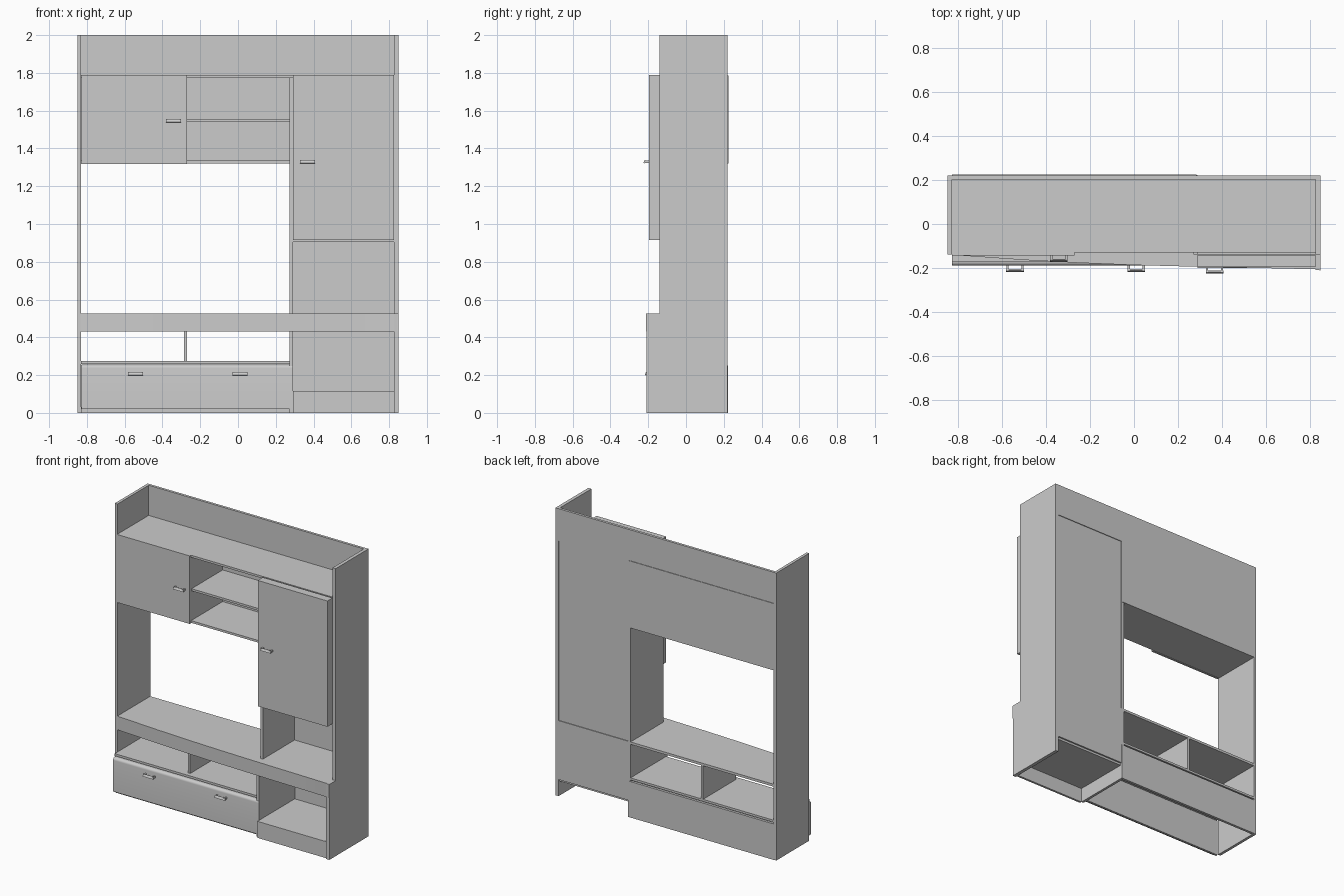
import bpy, bmesh
from math import radians
from mathutils import Matrix

if "Cube" in bpy.data.objects:
    bpy.data.objects.remove(bpy.data.objects["Cube"])


def finish(name, bm):
    bmesh.ops.recalc_face_normals(bm, faces=bm.faces[:])
    me = bpy.data.meshes.new(name)
    bm.to_mesh(me)
    bm.free()
    ob = bpy.data.objects.new(name, me)
    bpy.context.collection.objects.link(ob)
    return ob


def add_box(bm, x, y, z):
    size = Matrix.Diagonal((x[1] - x[0], y[1] - y[0], z[1] - z[0], 1))
    mid = Matrix.Translation(((x[0] + x[1]) / 2, (y[0] + y[1]) / 2, (z[0] + z[1]) / 2))
    return bmesh.ops.create_cube(bm, size=1, matrix=mid @ size)["verts"]


def board(name, x, y, z):
    bm = bmesh.new()
    add_box(bm, x, y, z)
    return finish(name, bm)


def prism(name, pts, vec):
    bm = bmesh.new()
    face = bm.faces.new([bm.verts.new(p) for p in pts])
    ext = bmesh.ops.extrude_face_region(bm, geom=[face])
    bmesh.ops.translate(bm, vec=vec, verts=[v for v in ext["geom"] if isinstance(v, bmesh.types.BMVert)])
    return finish(name, bm)


L, D0, D1, R = -0.83, 0.272, 0.29, 0.826   # inner faces of uprights
BACK = 0.221

# uprights
board("left_side_panel", (-0.85, L), (-0.14, BACK), (0, 2))
side = [(-0.21, 0), (BACK, 0), (BACK, 2), (-0.14, 2), (-0.14, 0.525), (-0.21, 0.525)]
prism("right_side_panel", [(R, y, z) for y, z in side], (0.85 - R, 0, 0))
mid = [(-0.185, 0), (BACK, 0), (BACK, 1.775), (-0.14, 1.775), (-0.14, 0.51), (-0.185, 0.51)]
prism("column_divider", [(D0, y, z) for y, z in mid], (D1 - D0, 0, 0))

# top shelf and its tall back board
board("top_shelf", (L, R), (-0.13, 0.21), (1.775, 1.79))
board("top_back_board", (L, R), (0.203, BACK), (1.775, 2))

# upper left cabinet
board("upper_back_panel", (L, D1 - 0.005), (0.217, 0.225), (1.32, 1.785))
board("upper_cabinet_bottom", (L, D0), (-0.13, 0.217), (1.32, 1.335))
board("upper_niche_shelf", (-0.27, D0), (-0.125, 0.217), (1.54, 1.555))
board("upper_cabinet_divider", (-0.286, -0.27), (-0.13, 0.217), (1.335, 1.775))
board("upper_left_door", (-0.829, -0.271), (-0.144, -0.13), (1.317, 1.79))

# tall right column
board("column_door", (D1, R), (-0.197, -0.141), (0.915, 1.79))
board("column_floor", (D1, R), (-0.14, 0.21), (0.905, 0.92))
board("column_back_panel", (D1, R), (0.208, 0.216), (0.525, 1.775))
board("lower_column_back_panel", (D1, R), (0.21, BACK), (0.115, 0.52))
board("lower_column_shelf", (D1, R), (-0.185, 0.21), (0.1, 0.115))
board("lower_column_kick_plate", (D1, R), (-0.2, -0.185), (0, 0.115))

# long bowed shelf with a matching apron
front = [(L, -0.141), (-0.7, -0.15), (-0.5, -0.164), (-0.25, -0.177), (0, -0.187),
         (0.3, -0.195), (0.6, -0.201), (R, -0.206)]
prism("long_shelf", [(x, y + 0.01, 0.508) for x, y in front] + [(R, BACK, 0.508), (L, BACK, 0.508)],
      (0, 0, 0.017))
front.append((0.85, -0.212))
prism("shelf_apron", [(x, y, 0.43) for x, y in front] + [(x, y + 0.018, 0.43) for x, y in reversed(front)],
      (0, 0, 0.095))

# low open niches and drawer unit
board("niche_floor", (L, D0), (-0.17, BACK), (0.26, 0.275))
board("niche_divider", (-0.286, -0.27), (-0.14, BACK), (0.275, 0.51))
board("drawer_unit_back", (L, D1), (0.205, 0.223), (0, 0.25))
board("drawer_unit_kick", (L, D0), (-0.16, -0.145), (0, 0.03))
drawer = board("drawer_front", (-0.829, D1 - 0.001), (-0.19, -0.145), (0.02, 0.255))
bm = bmesh.new()
bm.from_mesh(drawer.data)
edge = [e for e in bm.edges if all(v.co.y < -0.18 and v.co.z > 0.2 for v in e.verts)]
bmesh.ops.bevel(bm, geom=edge, offset=0.018, segments=5, profile=0.5, affect='EDGES')
bm.to_mesh(drawer.data)
bm.free()


def handle(name, x, y, z):
    # slightly tilted pull bar on two posts
    bm = bmesh.new()
    for s in (-1, 1):
        add_box(bm, (s * 0.034 - 0.005, s * 0.034 + 0.005), (-0.024, 0.002), (-0.006, 0.006))
    bar = add_box(bm, (-0.04, 0.04), (-0.025, -0.018), (-0.009, 0.009))
    bmesh.ops.rotate(bm, verts=bar, cent=(0, -0.0215, 0), matrix=Matrix.Rotation(radians(-25), 3, 'X'))
    finish(name, bm).location = (x, y, z)


handle("upper_door_handle", -0.342, -0.144, 1.547)
handle("column_door_handle", 0.367, -0.197, 1.33)
handle("drawer_handle_left", -0.542, -0.19, 0.208)
handle("drawer_handle_right", 0.01, -0.19, 0.208)

for ob in bpy.data.objects:
    bpy.context.view_layer.objects.active = ob
    ob.select_set(True)
bpy.ops.object.shade_smooth_by_angle(angle=radians(30))
